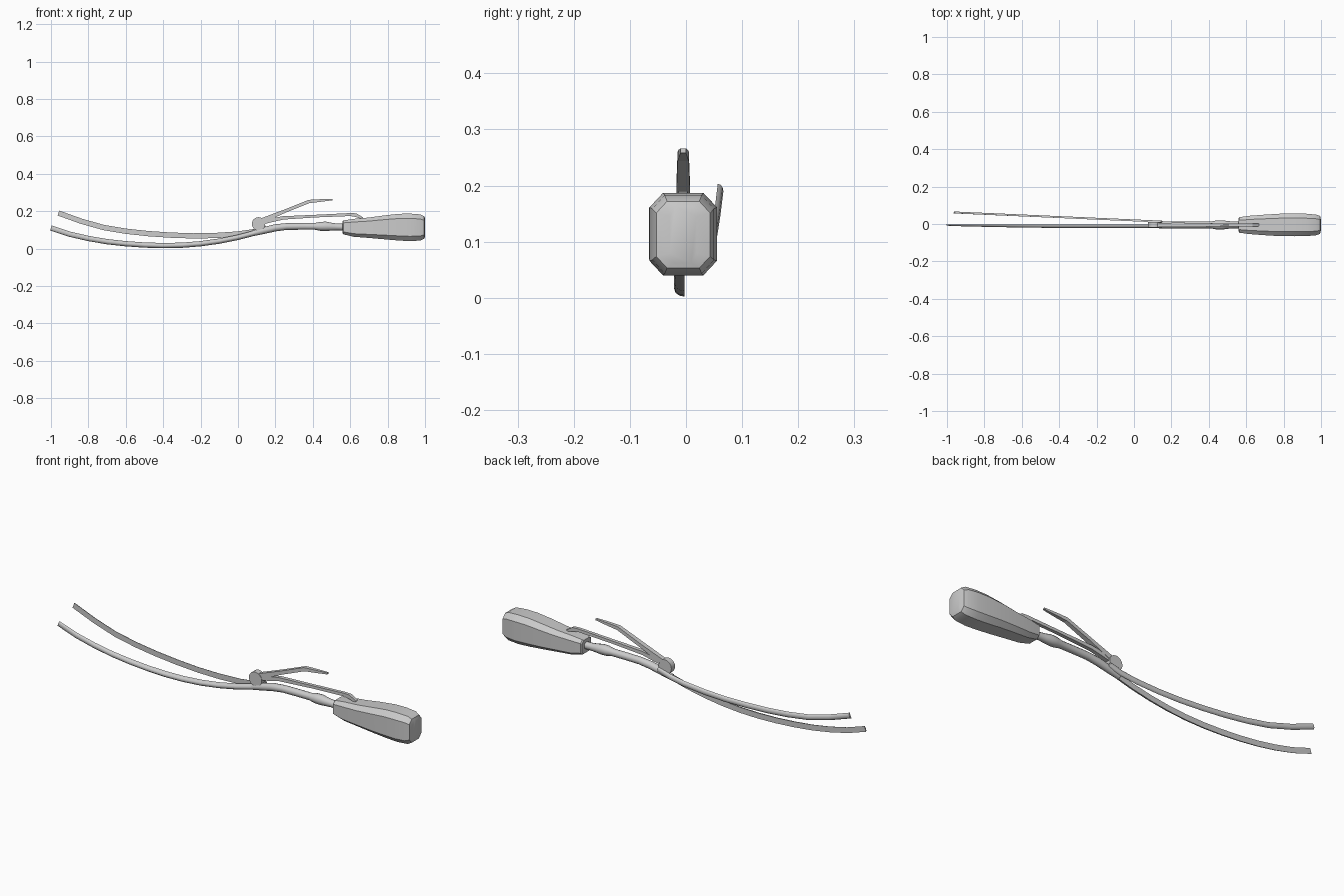
import bpy, bmesh, math
from mathutils import Vector

if "Cube" in bpy.data.objects:
    bpy.data.objects.remove(bpy.data.objects["Cube"])


def loft(name, rows, profile, upright=False, smooth=None):
    """Skin a (y, z) unit profile along rows of (x, y, z, half width, half height)."""
    bm = bmesh.new()
    pts = [Vector(r[:3]) for r in rows]
    rings = []
    for i, r in enumerate(rows):
        t = pts[min(i + 1, len(pts) - 1)] - pts[max(i - 1, 0)]
        t.y = 0
        t.normalize()
        up = Vector((0, 0, 1)) if upright else Vector((-t.z, 0, t.x))
        rings.append([bm.verts.new(pts[i] + Vector((0, a * r[3], 0)) + up * b * r[4])
                      for a, b in profile])
    n = len(profile)
    for p, q in zip(rings, rings[1:]):
        for k in range(n):
            bm.faces.new((p[k], p[(k + 1) % n], q[(k + 1) % n], q[k]))
    bm.faces.new(rings[0])
    bm.faces.new(rings[-1])
    bmesh.ops.recalc_face_normals(bm, faces=bm.faces)
    me = bpy.data.meshes.new(name)
    bm.to_mesh(me)
    bm.free()
    ob = bpy.data.objects.new(name, me)
    bpy.context.collection.objects.link(ob)
    if smooth:
        bpy.context.view_layer.objects.active = ob
        ob.select_set(True)
        bpy.ops.object.shade_smooth_by_angle(angle=math.radians(smooth))
        ob.select_set(False)
    return ob


def arc(a0, a1, n):
    return [(math.cos(math.radians(a0 + (a1 - a0) * i / n)),
             math.sin(math.radians(a0 + (a1 - a0) * i / n))) for i in range(n + 1)]


round_bar = arc(0, 330, 11)
half_back = arc(-90, 90, 6)       # flat towards -y
half_front = arc(90, 270, 6)      # flat towards +y
square = [(-1, -1), (1, -1), (1, 1), (-1, 1)]
octagon = [(-.6, -1), (.6, -1), (1, -.65), (1, .65), (.6, 1), (-.6, 1), (-1, .65), (-1, -.65)]

# Fixed lower jaw, half round
lower = [(-1, .11, .006), (-.9, .077, .01), (-.8, .054, .012), (-.7, .037, .014),
         (-.6, .026, .016), (-.5, .019, .017), (-.4, .016, .018), (-.3, .018, .018),
         (-.2, .026, .018), (-.1, .04, .018), (0, .06, .018), (.1, .086, .018), (.16, .1, .018)]
loft("lower_jaw", [(x, -.003, z, w, .014) for x, z, w in lower], half_front, smooth=40)

# Moving upper jaw, swung sideways
upper = [(-.96, .19), (-.84, .147), (-.72, .113), (-.6, .093), (-.48, .08), (-.36, .072),
         (-.24, .068), (-.12, .07), (0, .078), (.08, .09), (.15, .11)]
loft("upper_jaw", [(x, .01 - (x - .1) * .044, z, .01, .014) for x, z in upper],
     half_back, smooth=40)

# Shaft with collar
shaft = [(.08, .082, .015), (.14, .097, .018), (.2, .111, .019), (.26, .118, .018),
         (.34, .119, .018), (.41, .119, .018), (.44, .119, .024), (.47, .119, .025),
         (.5, .117, .021), (.53, .116, .018), (.58, .115, .018)]
loft("shaft", [(x, -.005, z, r, r) for x, z, r in shaft], round_bar, smooth=40)

# Pivot disc
bpy.ops.mesh.primitive_cylinder_add(vertices=16, radius=.036, depth=.03,
                                    location=(.11, -.004, .132),
                                    rotation=(math.pi / 2, 0, 0))
bpy.context.object.name = "pivot_disc"
bpy.ops.object.shade_smooth_by_angle(angle=math.radians(40))

# Raised thumb lever
loft("thumb_lever", [(.11, -.005, .142, .011, .014), (.25, -.005, .2, .012, .009),
                     (.38, -.005, .252, .01, .009), (.44, -.005, .257, .008, .007),
                     (.505, -.005, .262, .005, .004)], square)
# Lower lever with bent tip
loft("finger_lever", [(.11, -.005, .137, .01, .012), (.24, -.005, .164, .01, .009),
                      (.42, -.005, .174, .009, .007), (.6, -.005, .182, .008, .008),
                      (.63, -.005, .179, .008, .01), (.665, -.005, .163, .007, .005)], square)

# Chamfered handle
grip = [(.56, .036, .08, .148), (.565, .042, .076, .151), (.62, .049, .063, .159),
        (.7, .055, .057, .166), (.78, .06, .05, .177), (.86, .0605, .043, .186),
        (.92, .06, .04, .187), (.975, .055, .043, .183), (.995, .048, .053, .172),
        (1, .024, .062, .163)]
loft("handle", [(x, -.005, (a + b) / 2, w, (b - a) / 2) for x, w, a, b in grip],
     octagon, upright=True, smooth=25)
